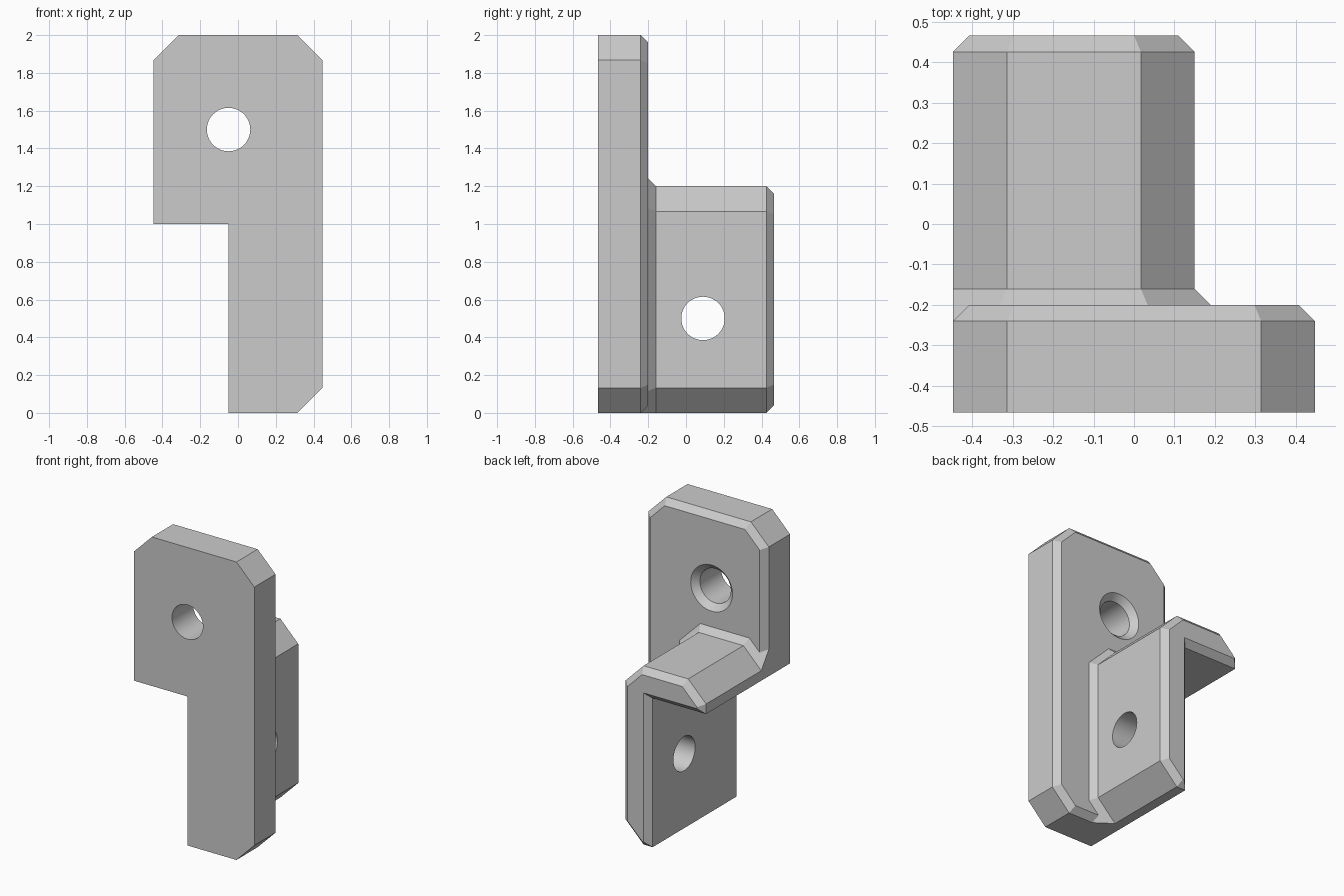
import bpy, bmesh, math
from mathutils import Vector
from mathutils.geometry import intersect_line_line

cube = bpy.data.objects.get("Cube")
if cube:
    bpy.data.objects.remove(cube, do_unlink=True)

LEFT, INNER, CUT, BEVEL = -0.447, -0.05, 0.133, 0.04
FRONT, BACK = -0.465, 0.465
STEP = -0.2  # rear face of the front plate

grey = bpy.data.materials.new("plain grey")
grey.use_nodes = True
colour = (0.6, 0.6, 0.6, 1)
grey.diffuse_color = colour
grey.node_tree.nodes["Principled BSDF"].inputs["Base Color"].default_value = colour


def outline(right, top):
    """Hooked outline with clipped corners, seen along y."""
    pts = [(INNER, 0), (right - CUT, 0), (right, CUT), (right, top - CUT),
           (right - CUT, top), (LEFT + CUT, top), (LEFT, top - CUT),
           (LEFT, 1), (INNER, 1)]
    return [Vector((x, 0, z)) for x, z in pts]


def offset(pts, amount, edges):
    """Move the chosen outline edges outward by amount."""
    lines = []
    for i, a in enumerate(pts):
        b = pts[(i + 1) % len(pts)]
        d = (b - a).normalized()
        push = Vector((d.z, 0, -d.x)) * (amount if i in edges else 0)
        lines.append((a + push, b + push))
    return [intersect_line_line(*lines[i - 1], *lines[i])[0] for i in range(len(pts))]


def circle(radius, n=48):
    return [Vector((radius * math.cos(math.tau * i / n), 0,
                    radius * math.sin(math.tau * i / n))) for i in range(n)]


def loft(name, sections):
    """Skin a solid through (y, outline) sections."""
    bm = bmesh.new()
    rings = [[bm.verts.new(p + Vector((0, y, 0))) for p in pts] for y, pts in sections]
    n = len(rings[0])
    for r, s in zip(rings, rings[1:]):
        for i in range(n):
            j = (i + 1) % n
            bm.faces.new((r[i], r[j], s[j], s[i]))
    bm.faces.new(rings[0])
    bm.faces.new(rings[-1])
    bmesh.ops.recalc_face_normals(bm, faces=bm.faces)
    mesh = bpy.data.meshes.new(name)
    bm.to_mesh(mesh)
    bm.free()
    mesh.materials.append(grey)
    obj = bpy.data.objects.new(name, mesh)
    bpy.context.collection.objects.link(obj)
    return obj


def combine(base, tool, operation):
    """Apply a boolean and discard the tool."""
    tool.hide_render = True
    mod = base.modifiers.new("join", "BOOLEAN")
    mod.operation, mod.object, mod.solver = operation, tool, "EXACT"
    bpy.context.view_layer.objects.active = base
    bpy.ops.object.modifier_apply(modifier=mod.name)
    bpy.data.objects.remove(tool, do_unlink=True)


# Front plate, bevelled around its free rear edges
plate = outline(-LEFT, 2)
bracket = loft("bracket", [(FRONT, plate), (STEP - BEVEL, plate),
                           (STEP, offset(plate, -BEVEL, range(7)))])

# Rear hooked flange, flared at its root and bevelled at its end
hook = outline(0.15, 1.2)
root = offset(hook, 2 * BEVEL, range(1, 6))
flange = loft("rear_flange", [(STEP - 0.1, root), (STEP - BEVEL, root),
                              (STEP + BEVEL, hook), (BACK - BEVEL, hook),
                              (BACK, offset(hook, -BEVEL, range(9)))])
combine(bracket, flange, "UNION")

# Countersunk hole through the plate
R = 0.115
bore = loft("plate_hole_cutter", [(FRONT - 0.1, circle(R)), (STEP - BEVEL, circle(R)),
                                  (STEP + 0.02, circle(R + BEVEL + 0.02))])
bore.location = (INNER, 0, 1.5)
bpy.context.view_layer.update()
combine(bracket, bore, "DIFFERENCE")

# Plain hole through the flange wall
bore = loft("flange_hole_cutter", [(-0.3, circle(R)), (0.3, circle(R))])
bore.location = (INNER, 0.09, 0.5)
bore.rotation_euler.z = math.pi / 2
bpy.context.view_layer.update()
combine(bracket, bore, "DIFFERENCE")

# Smooth hole walls, crisp bevels
bpy.ops.object.select_all(action="DESELECT")
bracket.select_set(True)
bpy.context.view_layer.objects.active = bracket
bpy.ops.object.shade_smooth_by_angle(angle=math.radians(20))
